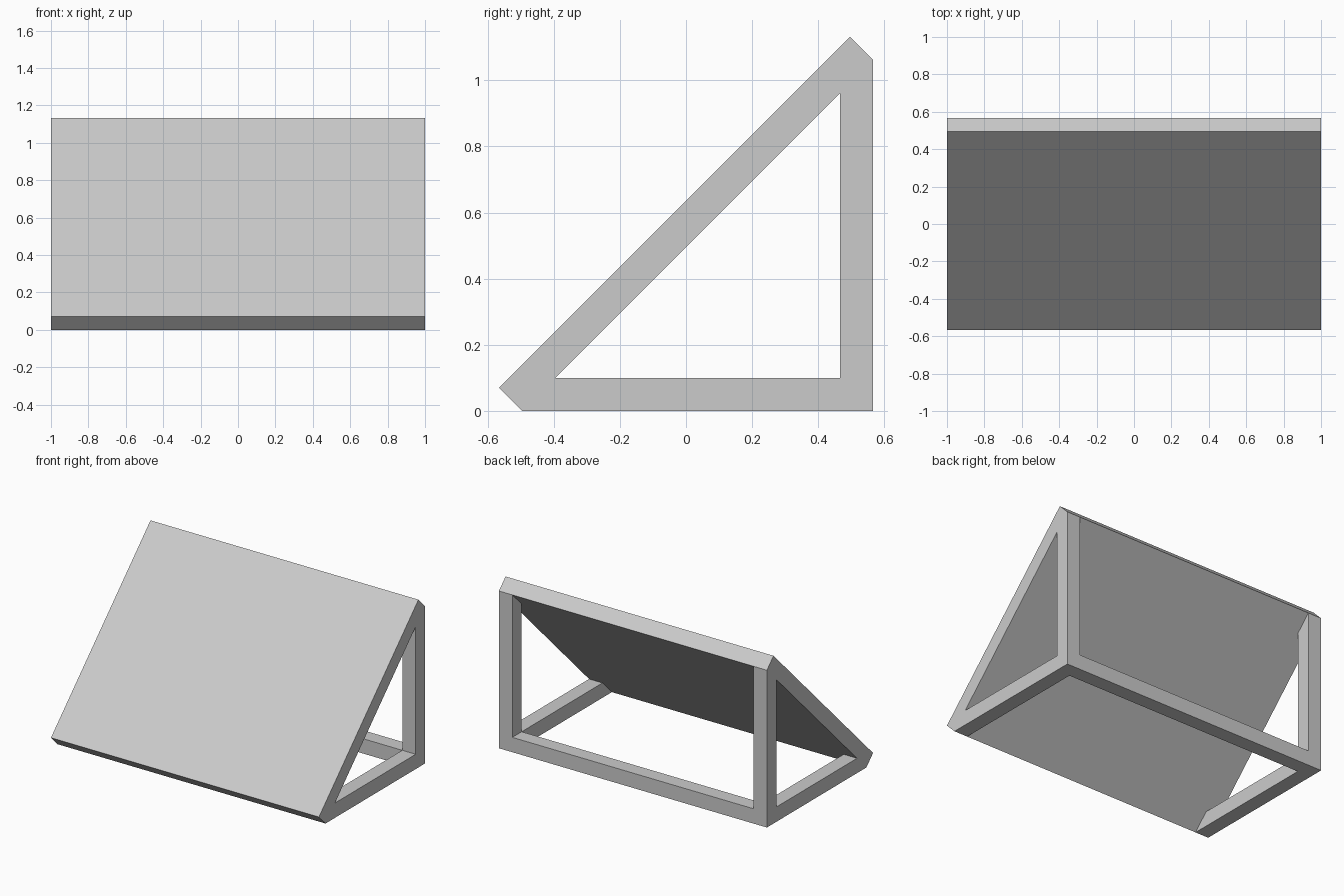
import bpy, bmesh
from mathutils import Vector

if "Cube" in bpy.data.objects:
    bpy.data.objects.remove(bpy.data.objects["Cube"])


def prism(name, profile, x0, x1):
    """Extrude a (y, z) profile along x from x0 to x1."""
    bm = bmesh.new()
    face = bm.faces.new([bm.verts.new((x0, y, z)) for y, z in profile])
    ext = bmesh.ops.extrude_face_region(bm, geom=[face])
    moved = [v for v in ext["geom"] if isinstance(v, bmesh.types.BMVert)]
    bmesh.ops.translate(bm, verts=moved, vec=Vector((x1 - x0, 0, 0)))
    bmesh.ops.recalc_face_normals(bm, faces=bm.faces)
    mesh = bpy.data.meshes.new(name)
    bm.to_mesh(mesh)
    bm.free()
    obj = bpy.data.objects.new(name, mesh)
    bpy.context.collection.objects.link(obj)
    return obj


W = 1.0       # half width
T = 0.1       # bar and panel thickness
B = 0.566     # back plane
H = 1.061     # height of the rear posts
F = B - H     # front end of the base rails
D = T / 2 ** 0.5  # panel thickness split over y and z

# Sloping panel at 45 degrees with square-cut ends
prism("sloping_panel", [(F, 0), (B, H), (B - D, H + D), (F - D, D)], -W, W)

# L-shaped side frames: base rail and rear post, mitred against the panel
side_profile = [(F, 0), (B, 0), (B, H), (B - T, H - T), (B - T, T), (F + T, T)]
for side, x in (("left", -W), ("right", W - T)):
    prism(f"{side}_side_frame", side_profile, x, x + T)

# Rear bottom rail joining the two side frames
prism("rear_rail", [(B - T, 0), (B, 0), (B, T), (B - T, T)], -W + T, W - T)
